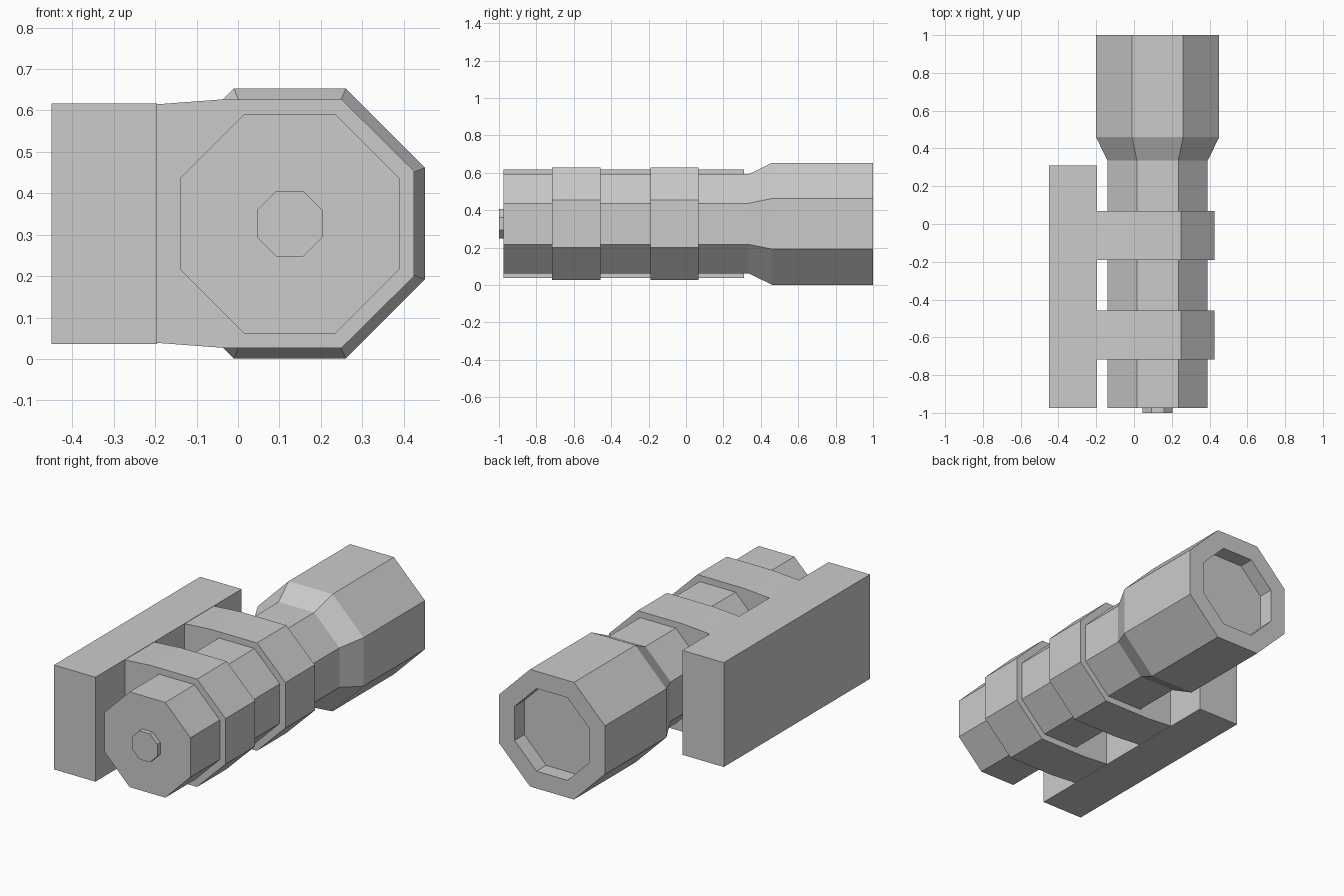
import bpy, bmesh, math

cube = bpy.data.objects.get("Cube")
if cube:
    bpy.data.objects.remove(cube, do_unlink=True)

grey = bpy.data.materials.new("light_grey")
grey.use_nodes = True
colour = (0.6, 0.6, 0.6, 1)
grey.diffuse_color = colour
grey.node_tree.nodes["Principled BSDF"].inputs["Base Color"].default_value = colour

AXIS_X, AXIS_Z = 0.125, 0.327


def loft(name, rings):
    """Skin a run of matching closed rings and cap both ends."""
    bm = bmesh.new()
    loops = [[bm.verts.new(p) for p in ring] for ring in rings]
    for a, b in zip(loops, loops[1:]):
        for i in range(len(a)):
            j = (i + 1) % len(a)
            bm.faces.new((a[i], a[j], b[j], b[i]))
    bm.faces.new(loops[0])
    bm.faces.new(loops[-1])
    bmesh.ops.recalc_face_normals(bm, faces=bm.faces)
    mesh = bpy.data.meshes.new(name)
    bm.to_mesh(mesh)
    bm.free()
    mesh.materials.append(grey)
    obj = bpy.data.objects.new(name, mesh)
    bpy.context.collection.objects.link(obj)
    return obj


def octagon(y, apothem):
    r = apothem / math.cos(math.pi / 8)
    angles = [(i + 0.5) * math.pi / 4 for i in range(8)]
    return [(AXIS_X + r * math.cos(a), y, AXIS_Z + r * math.sin(a)) for a in angles]


def extrude(name, outline, y0, y1):
    return loft(name, [[(x, y, z) for x, z in outline] for y in (y0, y1)])


# Octagonal barrel, flared head and recessed lens
loft("torch_body", [octagon(y, a) for y, a in (
    (-0.975, 0.265), (0.335, 0.265), (0.46, 0.326),
    (1.0, 0.326), (1.0, 0.23), (0.915, 0.23))])

# Tail button
loft("tail_button", [octagon(-1.0, 0.079), octagon(-0.97, 0.079)])

# Mounting rail block
extrude("mount_block", [(-0.45, 0.036), (-0.195, 0.036),
                        (-0.195, 0.617), (-0.45, 0.617)], -0.975, 0.31)

# Clamp bands, symmetric about the barrel's height
upper = [(-0.195, 0.288), (-0.035, 0.3), (0.25, 0.3), (0.425, 0.127)]
band = [(x, AXIS_Z + h) for x, h in upper]
band += [(x, AXIS_Z - h) for x, h in reversed(upper)]
for name, y0, y1 in (("rear_clamp", -0.717, -0.457), ("front_clamp", -0.19, 0.068)):
    extrude(name, band, y0, y1)
